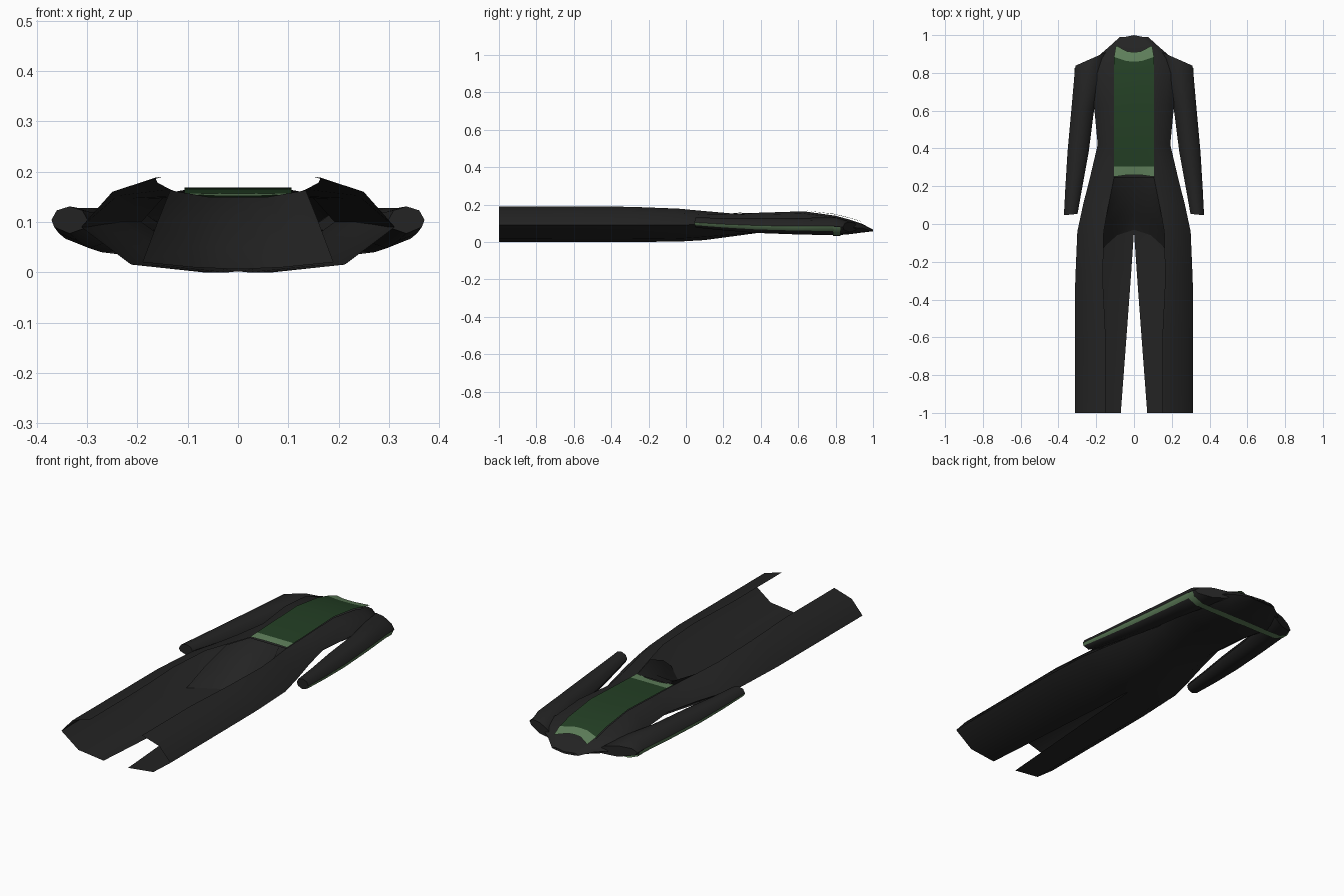
import bpy, bmesh, math


def material(name, rgb):
    m = bpy.data.materials.new(name)
    m.diffuse_color = (*rgb, 1)
    return m


BLACK = material("black cloth", (0.017, 0.017, 0.017))
GREEN = material("dark green cloth", (0.017, 0.050, 0.018))
PALE = material("pale green trim", (0.115, 0.215, 0.105))


def loft(name, rows, closed=False, caps=False, rule=None, mats=(BLACK,), mirror=True, angle=45):
    """Skin rows of points; rule(row, column) gives the material of each face."""
    bm = bmesh.new()
    vs = [[bm.verts.new(p) for p in row] for row in rows]
    n = len(rows[0])
    for i in range(len(rows) - 1):
        for j in range(n if closed else n - 1):
            k = (j + 1) % n
            f = bm.faces.new((vs[i][j], vs[i][k], vs[i + 1][k], vs[i + 1][j]))
            if rule:
                f.material_index = rule(i, j)
    if caps:
        bm.faces.new(vs[0])
        bm.faces.new(vs[-1])
    bmesh.ops.recalc_face_normals(bm, faces=bm.faces)
    me = bpy.data.meshes.new(name)
    bm.to_mesh(me)
    bm.free()
    for m in mats:
        me.materials.append(m)
    ob = bpy.data.objects.new(name, me)
    bpy.context.collection.objects.link(ob)
    if mirror:
        mod = ob.modifiers.new("mirror", "MIRROR")
        mod.merge_threshold = 0.0005
    bpy.ops.object.select_all(action='DESELECT')
    ob.select_set(True)
    bpy.context.view_layer.objects.active = ob
    bpy.ops.object.shade_smooth_by_angle(angle=math.radians(angle))
    return ob


# Coat shell: half sections from centre back, round the side, to the front edge
sections = [
    (-1.0, (.07, 0), (.215, .017), (.312, .09), (.25, .16), (.15, .19)),
    (-.6, (.04, 0), (.21, .015), (.312, .09), (.25, .16), (.15, .19)),
    (-.3, (.018, 0), (.21, .015), (.311, .09), (.25, .16), (.165, .188)),
    (-.04, (0, .002), (.195, .018), (.300, .09), (.24, .152), (.16, .178)),
    (.10, (0, .01), (.175, .027), (.270, .095), (.21, .147), (.135, .165)),
    (.25, (0, .03), (.15, .04), (.232, .10), (.18, .145), (.105, .152)),
    (.42, (0, .053), (.13, .055), (.192, .10), (.15, .147), (.105, .157)),
    (.63, (0, .047), (.14, .048), (.212, .10), (.17, .152), (.105, .164)),
    (.80, (0, .035), (.16, .035), (.24, .085), (.18, .132), (.105, .140)),
    (.88, (0, .042), (.12, .043), (.20, .077), (.16, .112), (.105, .118)),
    (.94, (0, .05), (.08, .052), (.13, .075), (.11, .095), (.09, .098)),
    (.99, (0, .056), (.05, .056), (.075, .06), (.06, .068), (.05, .068)),
]
loft("coat_shell", [[(x, y, z) for x, z in pts] for y, *pts in sections])

# Collar stand closing the neck
loft("collar", [
    [(0, .89, .112), (.105, .88, .117)],
    [(0, .94, .098), (.09, .94, .098)],
    [(0, 1.0, .066), (.05, .99, .068)],
    [(0, 1.0, .056), (.05, .99, .056)],
])

# Lining falling from the waistcoat hem to the inside of the back
loft("lining", [
    [(0, .25, .150), (.06, .25, .150), (.105, .25, .151)],
    [(0, .15, .115), (.08, .13, .110), (.135, .10, .163)],
    [(0, .05, .05), (.09, .03, .05), (.16, -.04, .10)],
    [(0, -.03, .006), (.09, -.06, .010), (.19, -.15, .02)],
], angle=80)

# Waistcoat with pale hem and neck bands
heights = [(.25, .152, .01), (.305, .154, 0), (.42, .158, 0), (.63, .166, 0),
           (.80, .144, -.01), (.885, .122, -.025), (.945, .104, -.035)]
cols = [(0, 1.0), (.04, .9), (.08, .35), (.106, 0)]
loft("waistcoat",
     [[(x * (.9 if y > .94 else 1), y + dip * k, z + .003 - dip * k * .35) for x, k in cols]
      for y, z, dip in heights],
     rule=lambda i, j: 1 if i in (0, 5) else 0, mats=(GREEN, PALE))

# Sleeves: centre x, y, centre z, half width, half height, shoulder slope
rings = [
    (.222, .877, .080, .088, .028, -.44),
    (.240, .80, .084, .075, .048, -.1),
    (.272, .60, .084, .060, .044, 0),
    (.296, .38, .088, .056, .040, 0),
    (.318, .20, .095, .045, .033, 0),
    (.335, .05, .104, .036, .027, -.1),
]
angles = [math.radians(a) for a in (0, -32, -90, -140, 180, 135, 90, 45)]
loft("sleeve",
     [[(cx + rx * math.cos(a), y + s * rx * math.cos(a), cz + rz * math.sin(a)) for a in angles]
      for cx, y, cz, rx, rz, s in rings],
     closed=True, caps=True, rule=lambda i, j: 1 if j == 0 and i > 0 else 0,
     mats=(BLACK, PALE), angle=50)

# Stripe across the back of the shoulders
loft("back_stripe", [
    [(0, y, .033), (.16, y, .032), (.25, y, .034), (.302, y, .055), (.314, y, .08)]
    for y in (.785, .825)
], mats=(PALE,))
